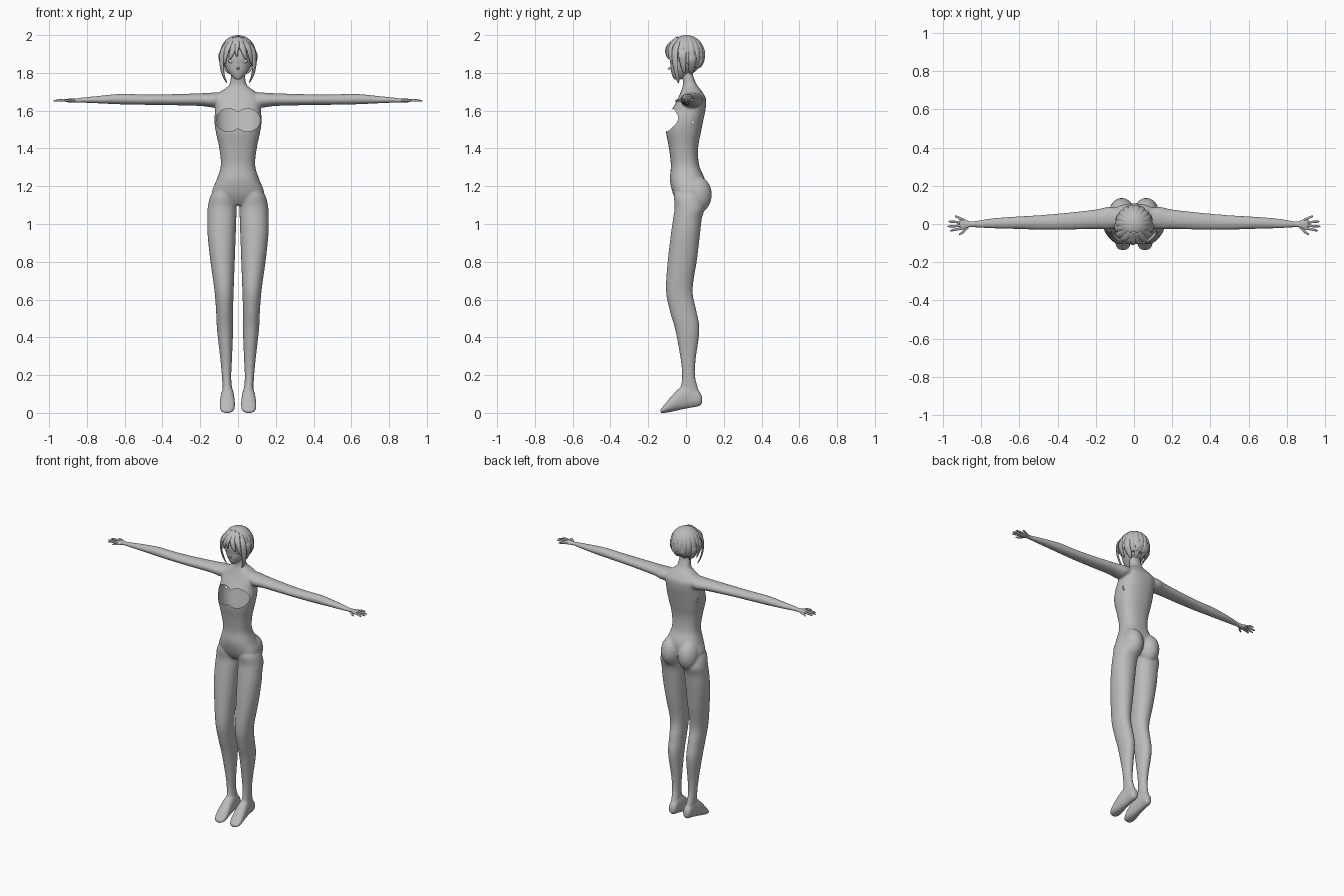
import bpy, bmesh, math
from mathutils import Vector

if "Cube" in bpy.data.objects:
    bpy.data.objects.remove(bpy.data.objects["Cube"])

grey = bpy.data.materials.new("clay grey")
grey.diffuse_color = (0.5, 0.5, 0.5, 1)
grey.use_nodes = True
grey.node_tree.nodes["Principled BSDF"].inputs["Base Color"].default_value = grey.diffuse_color


def spline(rows, steps=6):
    """Catmull-Rom interpolation of number tuples."""
    out = []
    for i in range(len(rows) - 1):
        p0, p1, p2 = rows[max(i - 1, 0)], rows[i], rows[i + 1]
        p3 = rows[min(i + 2, len(rows) - 1)]
        for s in range(steps):
            t = s / steps
            out.append([0.5 * (2 * b + (c - a) * t + (2 * a - 5 * b + 4 * c - d) * t * t
                        + (3 * b - a - 3 * c + d) * t ** 3) for a, b, c, d in zip(p0, p1, p2, p3)])
    return out + [list(rows[-1])]


def skin(bm, rings):
    """Join rings of points into a closed tube."""
    vs = [[bm.verts.new(p) for p in r] for r in rings]
    n = len(vs[0])
    faces = [bm.faces.new((a[i], a[(i + 1) % n], b[(i + 1) % n], b[i]))
             for a, b in zip(vs, vs[1:]) for i in range(n)]
    faces += [bm.faces.new(vs[0][::-1]), bm.faces.new(vs[-1])]
    bmesh.ops.recalc_face_normals(bm, faces=faces)


def loft(bm, rows, axis, side=1, power=2.0, n=40):
    """Rows are (position, a min, a max, b min, b max) across the given axis."""
    rings = []
    for t, a0, a1, b0, b1 in spline(rows):
        ring = []
        for i in range(n):
            w = math.tau * i / n
            c, s = math.cos(w), math.sin(w)
            a = (a0 + a1) / 2 + (a1 - a0) / 2 * math.copysign(abs(c) ** (2 / power), c)
            b = (b0 + b1) / 2 + (b1 - b0) / 2 * math.copysign(abs(s) ** (2 / power), s)
            p = {'x': (t, a, b), 'y': (a, t, b), 'z': (a, b, t)}[axis]
            ring.append((p[0] * side, p[1], p[2]))
        rings.append(ring)
    skin(bm, rings)


def strand(bm, pts, width, thick, taper, centre=None, side=1, n=10):
    """Tapered tube along points, flat towards the centre if one is given."""
    path = [Vector((p[0] * side, p[1], p[2])) for p in spline(pts)]
    rings = []
    for i, p in enumerate(path):
        t = i / (len(path) - 1)
        tan = (path[min(i + 1, len(path) - 1)] - path[max(i - 1, 0)]).normalized()
        out = (p - centre) if centre else Vector((0, 0, 1))
        u = tan.cross(out).normalized()
        v = u.cross(tan).normalized()
        r = max(1 - t ** taper, 0.004) ** 0.5
        rings.append([p + u * math.cos(math.tau * k / n) * width * r
                      + v * math.sin(math.tau * k / n) * thick * r for k in range(n)])
    skin(bm, rings)


def ball(bm, loc, scale, n=24):
    res = bmesh.ops.create_uvsphere(bm, u_segments=n, v_segments=n // 2, radius=1)
    for v in res['verts']:
        v.co = Vector([v.co[i] * scale[i] + loc[i] for i in range(3)])


def make(name, bm):
    me = bpy.data.meshes.new(name)
    bm.to_mesh(me)
    bm.free()
    ob = bpy.data.objects.new(name, me)
    bpy.context.collection.objects.link(ob)
    me.materials.append(grey)
    for p in me.polygons:
        p.use_smooth = True
    return ob


# body: torso, legs, feet and arms blended into one skin
bm = bmesh.new()
torso = [(1.10, .06, -.035, .06), (1.13, .115, -.055, .085), (1.17, .138, -.072, .10),
         (1.235, .113, -.085, .10), (1.31, .091, -.08, .07), (1.40, .099, -.09, .064),
         (1.49, .118, -.106, .08), (1.55, .125, -.10, .092), (1.61, .121, -.072, .104),
         (1.66, .125, -.045, .106), (1.69, .105, -.032, .092), (1.715, .072, -.022, .075),
         (1.74, .045, -.016, .056), (1.79, .037, -.02, .037), (1.83, .036, -.02, .036)]
loft(bm, [(z, -w, w, f, b) for z, w, f, b in torso], 'z', power=2.4)
leg = [(1.20, .03, .11, -.05, .06), (1.15, .014, .145, -.064, .085), (1.09, .008, .16, -.06, .10),
       (1.03, .009, .162, -.068, .084), (.945, .012, .161, -.08, .074), (.81, .017, .147, -.096, .058),
       (.65, .023, .125, -.106, .035), (.54, .026, .116, -.086, .055), (.44, .026, .111, -.057, .071),
       (.28, .032, .093, -.028, .051), (.19, .036, .085, -.021, .049), (.11, .03, .081, -.03, .07),
       (.06, .026, .084, -.02, .078)]
foot = [(.085, .04, .068, .05, .085), (.07, .028, .08, .036, .115), (.02, .024, .085, .026, .15),
        (-.03, .02, .092, .016, .135), (-.08, .016, .097, .005, .085), (-.115, .02, .095, 0, .042),
        (-.136, .035, .08, -.001, .018)]
arm = [(.07, -.015, .08, 1.63, 1.70), (.13, -.028, .09, 1.617, 1.696), (.2, -.026, .076, 1.625, 1.692),
       (.36, -.03, .058, 1.629, 1.687), (.5, -.03, .046, 1.631, 1.686), (.62, -.026, .039, 1.633, 1.689),
       (.75, -.023, .029, 1.639, 1.677), (.83, -.018, .016, 1.642, 1.669), (.86, -.018, .015, 1.643, 1.666),
       (.885, -.03, .026, 1.642, 1.665), (.905, -.031, .03, 1.645, 1.663), (.917, -.02, .02, 1.648, 1.66)]
for s in (-1, 1):
    loft(bm, leg, 'z', s, 2.1)
    loft(bm, foot, 'y', s, 2.2)
    loft(bm, arm, 'x', s)
    ball(bm, (s * .064, .055, 1.155), (.068, .082, .10))
body = make("body", bm)
mod = body.modifiers.new("blend", 'REMESH')
mod.mode, mod.voxel_size, mod.use_smooth_shade = 'VOXEL', .006, True
mod = body.modifiers.new("soften", 'SMOOTH')
mod.factor, mod.iterations = .5, 8

# two overlapping openings in the chest
cutters = []
for s in (-1, 1):
    bpy.ops.mesh.primitive_cylinder_add(vertices=48, radius=1, depth=1, location=(s * .05, -.16, 1.55),
                                        rotation=(math.pi / 2, 0, 0))
    cut = bpy.context.object
    cut.name, cut.scale, cut.hide_render = "chest_cutter", (.068, .06, .36), True
    mod = body.modifiers.new("opening", 'BOOLEAN')
    mod.operation, mod.object, mod.solver = 'DIFFERENCE', cut, 'EXACT'
    cutters.append(cut)
bpy.context.view_layer.update()
me = bpy.data.meshes.new_from_object(body.evaluated_get(bpy.context.evaluated_depsgraph_get()))
body.modifiers.clear()
body.data = me
for c in cutters:
    bpy.data.objects.remove(c)
bm = bmesh.new()
bm.from_mesh(me)
walls = []
for f in bm.faces:
    c = f.calc_center_median()
    if c.y < .04 and ((abs(c.x) - .05) / .068) ** 2 + ((c.z - 1.55) / .06) ** 2 < 1.003:
        walls.append(f)
bmesh.ops.delete(bm, geom=walls, context='FACES')
for f in bm.faces:
    f.smooth, f.material_index = True, 0
bm.to_mesh(me)
bm.free()
me.materials.clear()
me.materials.append(grey)

# fingers
bm = bmesh.new()
fingers = [(.87, -.018, .895, -.042, .917, -.056), (.895, -.022, .935, -.029, .962, -.036),
           (.895, -.008, .94, -.011, .978, -.013), (.895, .008, .94, .011, .972, .013),
           (.89, .02, .915, .032, .938, .043)]
for s in (-1, 1):
    for x0, y0, x1, y1, x2, y2 in fingers:
        strand(bm, [(x0, y0, 1.654), (x1, y1, 1.655), (x2, y2, 1.651)], .0065, .0065, 4, side=s)
make("fingers", bm)

# head with nose and eyes
bm = bmesh.new()
head = [(1.764, .010, -.058, -.035), (1.772, .022, -.067, -.01), (1.79, .04, -.074, .015),
        (1.815, .058, -.080, .045), (1.845, .071, -.082, .07), (1.88, .076, -.086, .083),
        (1.93, .074, -.078, .083), (1.975, .045, -.05, .055)]
loft(bm, [(z, -w, w, f, b) for z, w, f, b in head], 'z', power=2.1)
strand(bm, [(0, -.07, 1.825), (0, -.085, 1.824), (0, -.097, 1.822)], .009, .009, 1.5)
make("head", bm)
bm = bmesh.new()
for s in (-1, 1):
    ball(bm, (s * .036, -.0735, 1.862), (.016, .005, .010), 16)
make("eyes", bm)

# hair cap with grooves running out from the crown
bm = bmesh.new()
N, M = 144, 22
rings = []
for j in range(M + 1):
    ring = []
    for i in range(N):
        az = math.tau * i / N                      # 0 points to the back
        back = (1 + math.cos(az)) / 2
        hem = 1.28 + .95 * min(1, back * 1.5)
        phi = .02 + hem * min(j, M - 1) / (M - 1)
        groove = 1 - .07 * math.sin(min(phi, 1.57)) * (1 - abs(math.sin(az * 9))) ** 2
        r = groove * (.82 if j == M else 1)
        ring.append((.097 * r * math.sin(phi) * math.sin(az), .002 + .1 * r * math.sin(phi) * math.cos(az),
                     1.895 + .105 * math.cos(phi)))
    rings.append(ring)
skin(bm, rings)
make("hair_cap", bm)

# fringe, side and nape locks
bm = bmesh.new()
mid = Vector((0, 0, 1.88))
locks = [([(.006, -.05, 1.983), (.022, -.092, 1.94), (.036, -.098, 1.90), (.045, -.09, 1.872)], .019),
         ([(.02, -.045, 1.98), (.052, -.08, 1.94), (.066, -.083, 1.89), (.07, -.07, 1.845)], .019),
         ([(.04, -.04, 1.97), (.08, -.058, 1.92), (.087, -.058, 1.85), (.078, -.048, 1.79), (.058, -.04, 1.745)], .02),
         ([(.06, -.01, 1.95), (.094, -.02, 1.90), (.09, -.015, 1.85), (.072, -.01, 1.80)], .024),
         ([(.07, .03, 1.93), (.087, .035, 1.87), (.065, .03, 1.82), (.045, .025, 1.795)], .024),
         ([(.03, .08, 1.92), (.034, .085, 1.86), (.025, .058, 1.825), (.018, .035, 1.80)], .024)]
for s in (-1, 1):
    for pts, width in locks:
        strand(bm, pts, width, .008, 1.6, mid, s)
strand(bm, [(0, -.04, 1.988), (-.004, -.09, 1.95), (-.008, -.105, 1.915), (-.006, -.1, 1.885)], .014, .008, 1.6, mid)
make("hair_locks", bm)
